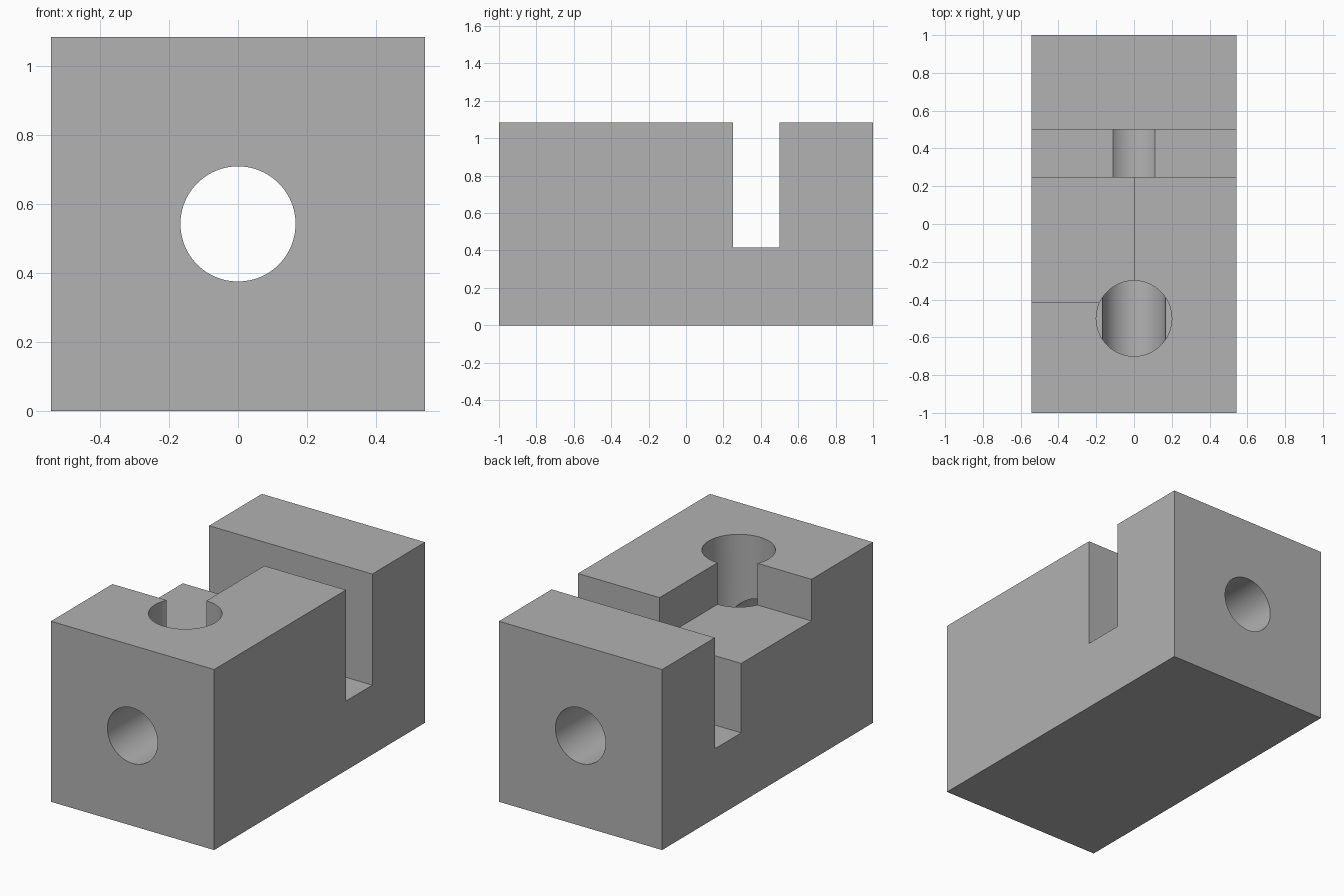
import bpy
import bmesh
import math

default = bpy.data.objects.get("Cube")
if default:
    bpy.data.objects.remove(default, do_unlink=True)

U = 1 / 12                      # design unit
HALF_W, HEIGHT = 6.5 * U, 13 * U
MID_Z = HEIGHT / 2

grey = bpy.data.materials.new("plain_grey")
grey.use_nodes = True
colour = (0.445, 0.445, 0.445, 1)
grey.diffuse_color = colour
grey.node_tree.nodes["Principled BSDF"].inputs["Base Color"].default_value = colour


def add_object(name, bm):
    bmesh.ops.recalc_face_normals(bm, faces=bm.faces)
    mesh = bpy.data.meshes.new(name)
    bm.to_mesh(mesh)
    bm.free()
    mesh.materials.append(grey)
    obj = bpy.data.objects.new(name, mesh)
    bpy.context.collection.objects.link(obj)
    return obj


def box_cutter(name, low, high):
    bm = bmesh.new()
    bmesh.ops.create_cube(bm, size=1)
    for v in bm.verts:
        v.co = [low[i] if v.co[i] < 0 else high[i] for i in range(3)]
    return add_object(name, bm)


def round_cutter(name, radius, depth, location, tilt=0):
    bm = bmesh.new()
    bmesh.ops.create_cone(bm, cap_ends=True, segments=96,
                          radius1=radius, radius2=radius, depth=depth)
    obj = add_object(name, bm)
    obj.location = location
    obj.rotation_euler.x = tilt
    return obj


# Block with the cross slot, extruded from its side profile
profile = [(-1, 0), (1, 0), (1, HEIGHT), (0.5, HEIGHT), (0.5, 5 * U),
           (0.25, 5 * U), (0.25, HEIGHT), (-1, HEIGHT)]
bm = bmesh.new()
side = bm.faces.new([bm.verts.new((-HALF_W, y, z)) for y, z in profile])
end = bmesh.ops.extrude_face_region(bm, geom=[side])["geom"]
bmesh.ops.translate(bm, vec=(2 * HALF_W, 0, 0),
                    verts=[g for g in end if isinstance(g, bmesh.types.BMVert)])
block = add_object("slotted_block", bm)

# Long bore, shallow corner notch and blind round pocket
FLOOR = 0.54
cutters = [
    round_cutter("long_bore_cutter", 2 * U, 3, (0, 0, MID_Z), math.pi / 2),
    box_cutter("notch_cutter", (-1, -5 * U, 10 * U), (0, 0.375, 1.5)),
    round_cutter("pocket_cutter", 0.2, 1, (0, -0.5, FLOOR + 0.5)),
]
bpy.ops.object.select_all(action="DESELECT")
bpy.context.view_layer.objects.active = block
block.select_set(True)
for cutter in cutters:
    cutter.hide_render = True
    mod = block.modifiers.new(cutter.name, "BOOLEAN")
    mod.operation = "DIFFERENCE"
    mod.solver = "EXACT"
    mod.object = cutter
    bpy.ops.object.modifier_apply(modifier=mod.name)
for cutter in cutters:
    bpy.data.objects.remove(cutter, do_unlink=True)

# Smooth bores with crisp edges
bpy.ops.object.shade_smooth_by_angle(angle=math.radians(30))
